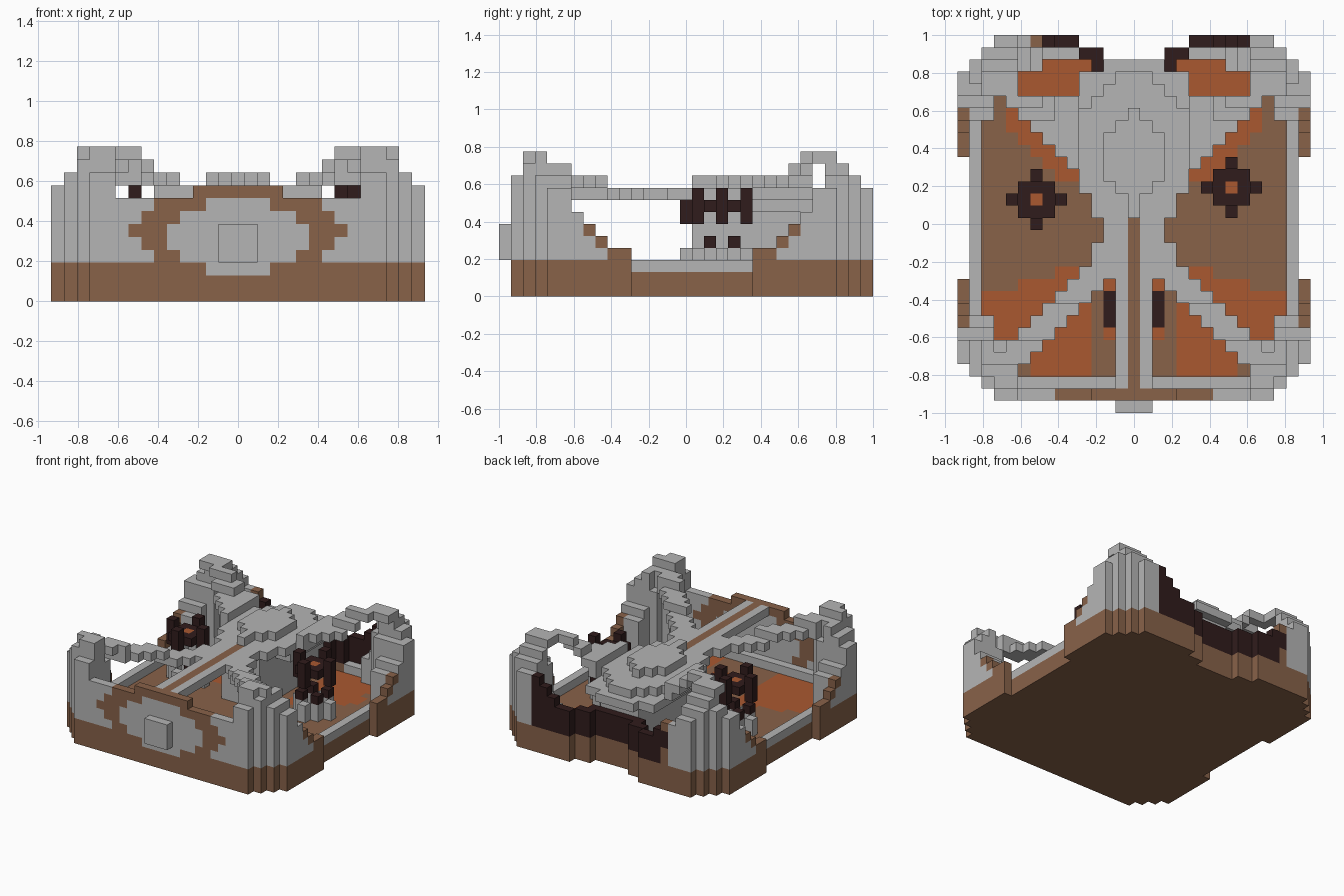
import bpy
import bmesh

cube = bpy.data.objects.get("Cube")
if cube:
    bpy.data.objects.remove(cube)

V = 2 / 31  # edge length of one block
COLOURS = {"stone_grey": (181, 181, 181), "earth_brown": (136, 98, 73),
           "rust_red": (170, 88, 48), "charred_dark": (48, 28, 28)}
GREY, BROWN, RED, DARK = range(4)


def linear(c):
    c /= 255
    return c / 12.92 if c <= 0.04045 else ((c + 0.055) / 1.055) ** 2.4


materials = []
for name, rgb in COLOURS.items():
    m = bpy.data.materials.new(name)
    m.use_nodes = True
    col = (*[linear(c) for c in rgb], 1)
    m.diffuse_color = col
    m.node_tree.nodes["Principled BSDF"].inputs["Base Color"].default_value = col
    materials.append(m)

cells = {}  # block position -> (part, colour)


def put(part, x, y, k, colour):
    cells[x, y, k] = (part, colour)


def column(part, x, y, k0, k1, colour):
    for k in range(k0, k1 + 1):
        put(part, x, y, k, colour)


def both(part, x, y, k0, k1, colour):
    for sx in {x, -x}:
        column(part, sx, y, k0, k1, colour)


def span(y):
    """Distance from the middle line, equal for front and back."""
    return int(abs(y - 0.5) + 0.5)


def inside(x, y):
    a, s = abs(x), span(y)
    if a + s > 26 or (a == 14 and s < 6):
        return False
    return not ((y == 15 and a < 5) or (y == 14 and a < 3))


def floor_colour(x, y):
    a = abs(x)
    if a <= 2 and -9 <= y <= -5:  # hearth under the front beam
        return DARK if abs(y + 7) <= 1 else RED
    if (4 <= y <= 8 and 4 <= a <= y + 2) or (9 <= y <= 13 and 4 <= a <= 10):
        return BROWN if y == 10 and a > 9 else RED
    if -12 <= y <= -4 and 4 <= a <= -3 * y - 6:
        return BROWN if y == -12 and a > 8 else RED
    return BROWN


XS, YS = range(-14, 15), range(-14, 16)
plan = [(x, y) for x in XS for y in YS if inside(x, y)]

# Base slab with the patterned floor
for x, y in plan:
    put("base_slab", x, y, 0, BROWN)
    edge = abs(x) >= 13 or span(y) >= 14
    put("floor", x, y, 1, BROWN if edge else floor_colour(x, y))

# Low stone ledge round the floor
for x, y in plan:
    if abs(x) == 13 or y == -13 or (y == 14 and abs(x) >= 5):
        put("ledge", x, y, 2, GREY)

# Side posts that step up towards the corners
STEP = {6: 3, 7: 3, 8: 4, 9: 5, 10: 6}
for x, y in plan:
    s = span(y)
    if abs(x) == 14 and s in STEP:
        column("side_post", x, y, 2, STEP[s], GREY)
        put("side_post", x, y, 2, BROWN)
        if s < 10:
            put("side_post", x, y, STEP[s], BROWN)
    if abs(x) in (12, 13) and s in (9, 10):
        column("side_post", x, y, 2, STEP[s], GREY)

# Corner towers, peaked along the diagonal
CAP_Y = {-14: 9, -13: 11, -12: 11, -11: 10, -10: 10, 15: 8, 14: 9, 13: 10}
CAP_X = {14: 8, 13: 9}
CAP_DIAGONAL = {22: 8, 23: 10, 26: 10}
for x, y in plan:
    a, s = abs(x), span(y)
    if a >= 10 and s >= 11 and (a + s >= 22 or a >= 13):
        top = min(CAP_X.get(a, 11), CAP_Y.get(y, 11), CAP_DIAGONAL.get(a + s, 11))
        column("corner_tower", x, y, 2, top, GREY)
        if s == 15 or a == 14 or a + s == 26:
            put("corner_tower", x, y, 2, BROWN)
for x in (8, 9):
    both("corner_tower", x, 13, 2, x - 4, GREY)
    both("corner_tower", x, 14, 2, x - 4, GREY)

# Front wall with a stone medallion and a raised middle
MEDALLION = {2: 2, 3: 4, 4: 5, 5: 5, 6: 4, 7: 2}
SURROUND = {3: 6, 4: 7, 5: 8, 6: 7, 7: 6}
for x in range(-11, 12):
    a = abs(x)
    for k in range(2, 8):
        brown = k == 2 or a <= SURROUND[k]
        if a <= MEDALLION[k]:
            brown = False
        if a < 10 or brown:
            put("front_wall", x, -14, k, BROWN if brown else GREY)
    if a <= 3:
        put("front_wall", x, -14, 8, BROWN)
for x in (-1, 0, 1):
    column("front_block", x, -15, 3, 5, GREY)

# Back wall, dark above a brown footing, sagging to a recessed middle
RISE = {7: 6, 8: 7, 9: 8}
for x in range(-9, 10):
    a = abs(x)
    y = 15 if a >= 5 else 14 if a >= 3 else 13
    top = RISE.get(a, 5)
    colour = {-8: BROWN, -9: GREY}.get(x, DARK)
    column("back_wall", x, y, 2, min(top, 7), colour)
    if x == 9:
        put("back_wall", x, y, top, DARK)
    put("back_wall", x, y, 2, BROWN)
    if a == 3:
        column("back_wall", x, 13, 2, top, DARK)
for k in (5, 6):  # scorched patch reaching the right-hand end
    put("back_wall", -8, 15, k, DARK)

# Central trunk carrying the roof
for x in range(-2, 3):
    for y in range(1, 13):
        column("trunk", x, y, 2, 7, GREY)
    put("roof", x, 13, 7, GREY)

# Roof plate in two tiers, widening to the back
for y in range(-3, 13):
    half = 3 if y in (-3, -2, 1, 2) else 2 if y <= 0 else 4
    upper = min(half, 13 - y)
    for x in range(half + 1):
        if y >= 4:
            both("roof", x, y, 7, 7, GREY)
        if x <= upper:
            both("roof", x, y, 8, 8, GREY)

# Stepped dome on the roof
for half, y0, y1 in ((0, 1, 9), (1, 3, 8), (2, 4, 7)):
    for y in range(y0, y1 + 1):
        for x in range(half + 1):
            both("roof_dome", x, y, 9, 9, GREY)

# Beam from the front wall to the roof, with a brown ridge
for y in range(-13, 1):
    both("front_beam", 1, y, 8, 8, GREY)
    put("front_beam", 0, y, 8, BROWN)

# Front arms climbing outwards to the towers
for t in range(4, 13):
    k = 8 + (t >= 7) + (t >= 10) + (t >= 12)
    for x in range(t - 2, t + 1):
        both("front_arm", x, -t, k - (t in (10, 12)), k, GREY)

# Back arms, broader and higher
for y in range(5, 11):
    for x in range(5, min(y, 10) + 1):
        k = min(9 + (x >= 7) + (x >= 8), 9 if y <= 8 else y + 1)
        both("back_arm", x, y, k, k, GREY)
    both("back_arm", 5, y, 8, 8, GREY)
for y in (11, 12):
    for x in (10, 11, 12):
        both("back_arm", x, y, 11, 11, GREY)

# Gap under the back arms
for x in XS:
    for k in (9, 10):
        cells.pop((x, 11, k), None)


# Two dark stands: a plate with a glowing core, four upright prongs, stone feet
def stand(part, cx, cy):
    for dx in range(-2, 3):
        for dy in range(-2, 3):
            x, y, d = cx + dx, cy + dy, abs(dx) + abs(dy)
            if d == 2 and dx * dy == 0:
                column(part, x, y, 6, 8, DARK)
                column(part, x, y, 2, 3, GREY)
            elif d == 2:
                put(part, x, y, 7, DARK)
                column(part, x, y, 2, 3, GREY)
                put(part, x, y, 4, DARK)
            elif d == 1:
                put(part, x, y, 7, DARK)
    put(part, cx, cy, 7, RED)


stand("left_stand", 8, 3)
stand("right_stand", -8, 2)

# Turn the blocks into one mesh per part, keeping only outer faces
SIDES = [(axis, sign) for axis in range(3) for sign in (0, 1)]
for part in sorted({p for p, c in cells.values()}):
    bm = bmesh.new()
    corners = {}

    def corner(p):
        if p not in corners:
            x, y, z = p
            corners[p] = bm.verts.new(((x - 0.5) * V, (y - 0.5) * V, z * V))
        return corners[p]

    for pos, (owner, colour) in cells.items():
        if owner != part:
            continue
        for axis, sign in SIDES:
            near = list(pos)
            near[axis] += 1 if sign else -1
            if tuple(near) in cells:
                continue
            u, w = (axis + 1) % 3, (axis + 2) % 3
            loop = []
            for du, dw in ((0, 0), (1, 0), (1, 1), (0, 1)):
                p = list(pos)
                p[axis] += sign
                p[u] += du
                p[w] += dw
                loop.append(corner(tuple(p)))
            face = bm.faces.new(loop if sign else loop[::-1])
            face.material_index = colour
    mesh = bpy.data.meshes.new(part)
    bm.to_mesh(mesh)
    bm.free()
    for m in materials:
        mesh.materials.append(m)
    bpy.context.collection.objects.link(bpy.data.objects.new(part, mesh))
